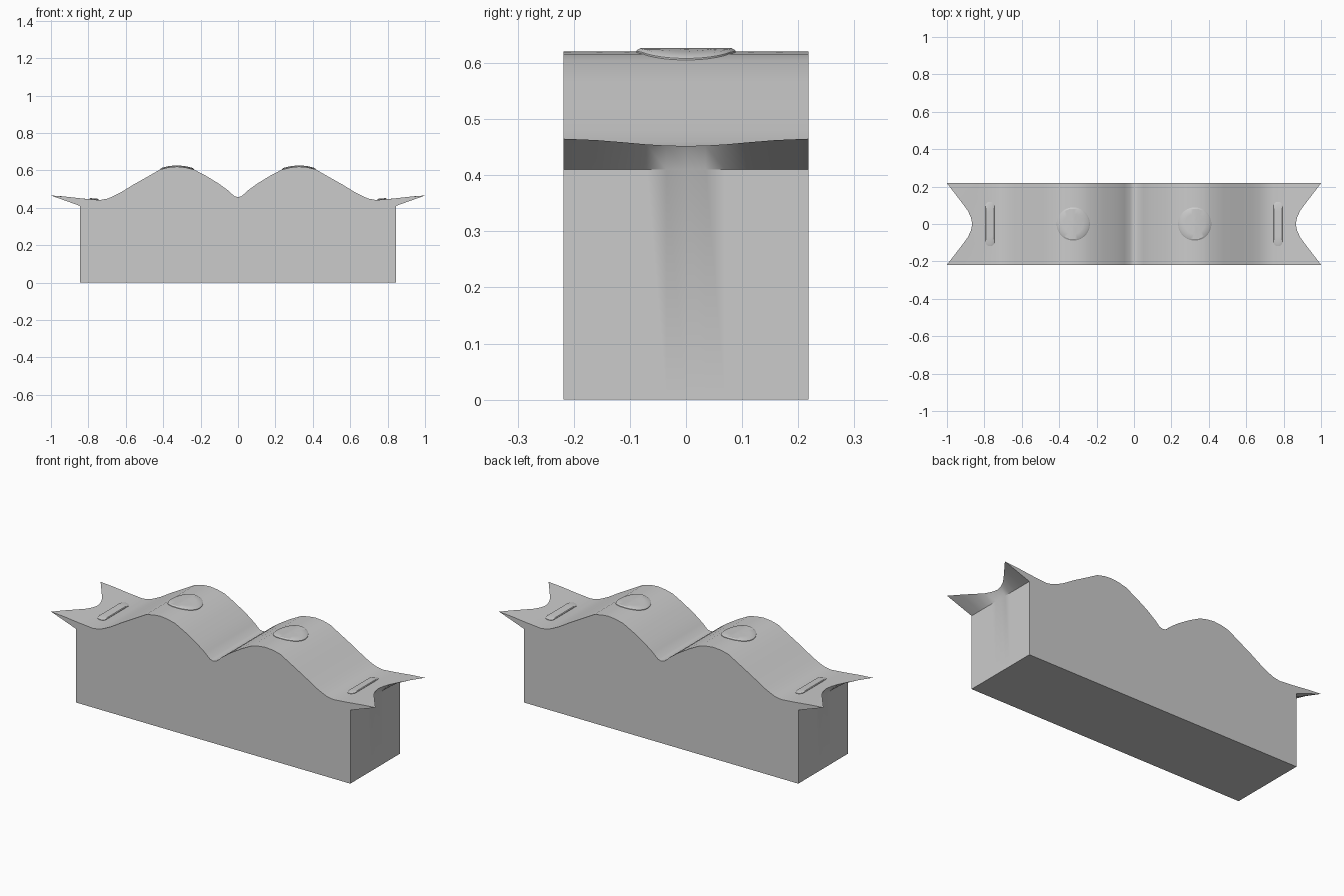
import bpy, bmesh, math

if "Cube" in bpy.data.objects:
    bpy.data.objects.remove(bpy.data.objects["Cube"])

HALF_X, HALF_Y, LIP_Z = 0.845, 0.218, 0.41

# Wavy top outline, right half (x, z)
TOP = [(0, 0.457), (0.02, 0.462), (0.05, 0.49), (0.10, 0.527), (0.17, 0.57), (0.235, 0.604),
       (0.28, 0.615), (0.325, 0.62), (0.37, 0.616), (0.415, 0.605), (0.48, 0.568),
       (0.56, 0.523), (0.63, 0.48), (0.67, 0.46), (0.70, 0.448), (0.74, 0.441),
       (0.865, 0.452), (0.945, 0.462), (1.0, 0.465)]
# Notched end outline (y, x)
NOTCH = [(0, 0.865), (0.035, 0.872), (0.07, 0.888), (0.11, 0.917), (HALF_Y, 1.0)]


def interp(table, t):
    for (a, va), (b, vb) in zip(table, table[1:]):
        if t <= b:
            return va + (vb - va) * (t - a) / (b - a)
    return table[-1][1]


def top_z(x):
    return interp(TOP, abs(x))


def make_object(name, bm, angle=30):
    bmesh.ops.recalc_face_normals(bm, faces=bm.faces[:])
    mesh = bpy.data.meshes.new(name)
    bm.to_mesh(mesh)
    bm.free()
    obj = bpy.data.objects.new(name, mesh)
    bpy.context.collection.objects.link(obj)
    bpy.ops.object.select_all(action='DESELECT')
    obj.select_set(True)
    bpy.context.view_layer.objects.active = obj
    bpy.ops.object.shade_smooth_by_angle(angle=math.radians(angle))
    return obj


# Block with wavy top and pointed, notched overhangs
def build_body():
    bm = bmesh.new()
    inner = [p[0] for p in TOP if p[0] <= 0.75]
    ys = sorted({s * y for y, _ in NOTCH for s in (-1, 1)} | {0.16, -0.16})
    loops = []
    for y in ys:
        end = interp(NOTCH, abs(y))
        right = inner + [0.74 + (end - 0.74) * f for f in (0.35, 0.7, 1)]
        xs = [-x for x in reversed(right[1:])] + right
        pts = [(x, top_z(x)) for x in xs]
        pts += [(HALF_X, LIP_Z), (HALF_X, 0), (-HALF_X, 0), (-HALF_X, LIP_Z)]
        loops.append([bm.verts.new((x, y, z)) for x, z in pts])
    n = len(loops[0])
    for a, b in zip(loops, loops[1:]):
        for i in range(n):
            j = (i + 1) % n
            bm.faces.new((a[i], a[j], b[j], b[i]))
    bm.faces.new(loops[0])
    bm.faces.new(loops[-1])
    make_object("wavy_body", bm)


# Thin raised pad that follows the top surface; outline given as (x, y)
def build_pad(name, cx, outline, raise_by, rim):
    bm = bmesh.new()
    levels = [(1, -0.006), (1, raise_by * 0.4), (rim, raise_by),
              (rim * 0.66, raise_by), (rim * 0.33, raise_by)]
    rings = []
    for s, dz in levels:
        rings.append([bm.verts.new((cx + x * s, y * s, top_z(cx + x * s) + dz))
                      for x, y in outline])
    n = len(outline)
    for a, b in zip(rings, rings[1:]):
        for i in range(n):
            j = (i + 1) % n
            bm.faces.new((a[i], a[j], b[j], b[i]))
    centre = bm.verts.new((cx, 0, top_z(cx) + raise_by))
    for i in range(n):
        bm.faces.new((rings[-1][i], rings[-1][(i + 1) % n], centre))
    make_object(name, bm)


def ring(r, stretch=0.0, n=32):
    pts = []
    for i in range(n):
        a = 2 * math.pi * (i + 0.5) / n
        pts.append((r * math.cos(a), r * math.sin(a) + math.copysign(stretch, math.sin(a))))
    return pts


build_body()
for side, sx in (("left", -1), ("right", 1)):
    build_pad(f"round_pad_{side}", sx * 0.325, ring(0.089), 0.007, 0.92)
    build_pad(f"slot_pad_{side}", sx * 0.77, ring(0.024, 0.095), 0.006, 0.88)
